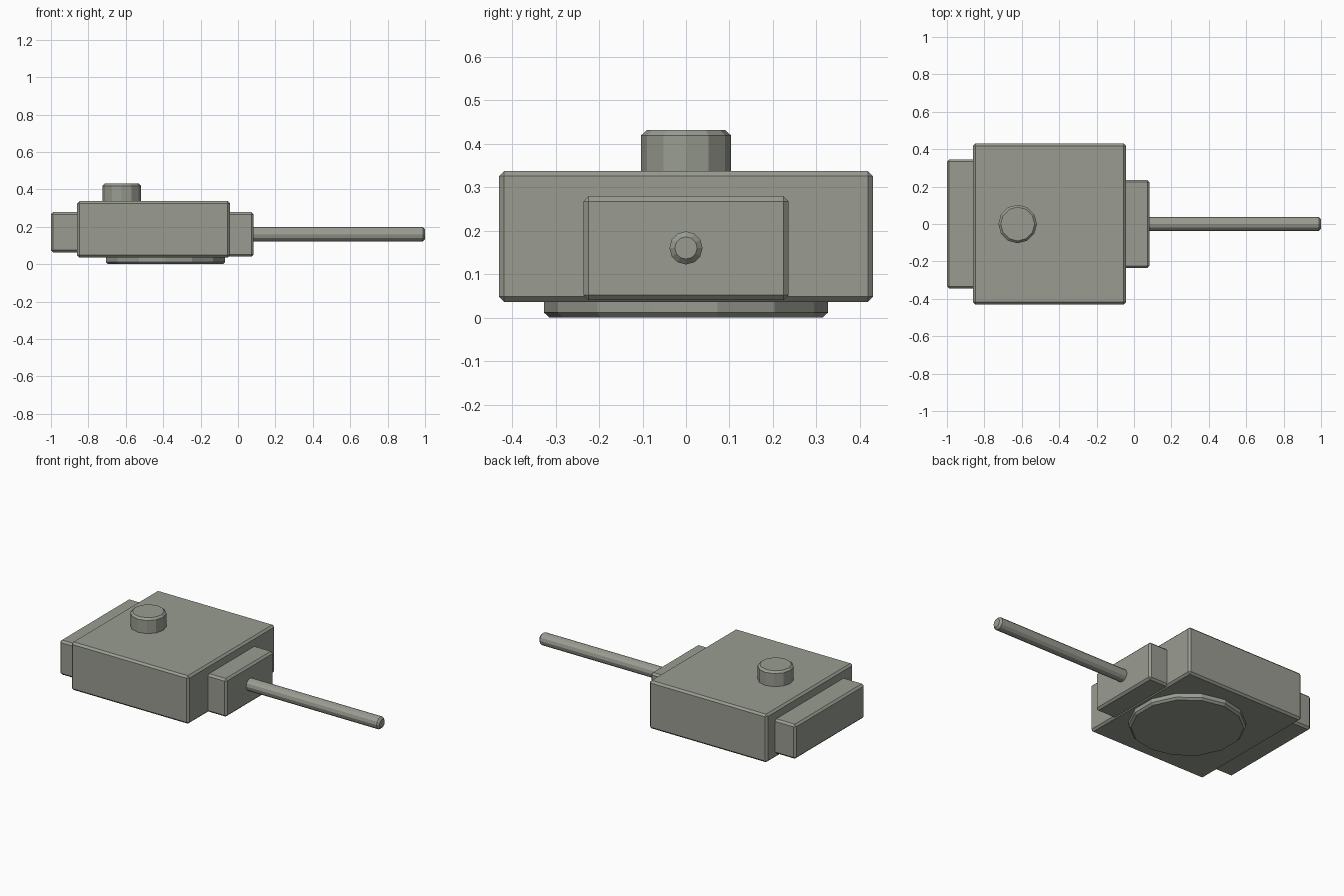
import bpy
from math import pi

if "Cube" in bpy.data.objects:
    bpy.data.objects.remove(bpy.data.objects["Cube"])

# Dull olive-grey paint
paint = bpy.data.materials.new("olive_grey")
paint.diffuse_color = (0.32, 0.335, 0.285, 1)
paint.use_nodes = True
paint.node_tree.nodes["Principled BSDF"].inputs["Base Color"].default_value = paint.diffuse_color


def finish(obj, name, bevel=0.012):
    obj.name = name
    obj.data.materials.append(paint)
    mod = obj.modifiers.new("edge_chamfer", "BEVEL")
    mod.width = bevel
    mod.segments = 1
    mod.limit_method = "ANGLE"
    mod.angle_limit = 0.8
    return obj


def box(name, x0, x1, half_y, z0, z1):
    bpy.ops.mesh.primitive_cube_add(size=1, location=((x0 + x1) / 2, 0, (z0 + z1) / 2))
    obj = bpy.context.object
    obj.scale = (x1 - x0, 2 * half_y, z1 - z0)
    bpy.ops.object.transform_apply(location=False, rotation=False, scale=True)
    return finish(obj, name)


def disc(name, sides, radius, depth, location, rotation=(0, 0, 0)):
    bpy.ops.mesh.primitive_cylinder_add(vertices=sides, radius=radius, depth=depth,
                                        location=location, rotation=rotation)
    return finish(bpy.context.object, name)


# Turret body with rear stowage box and gun mantlet
box("turret_body", -0.86, -0.043, 0.43, 0.036, 0.337)
box("rear_box", -1.0, -0.84, 0.345, 0.063, 0.279)
box("gun_mantlet", -0.06, 0.083, 0.236, 0.040, 0.279)

# Turret ring underneath and hatch cupola on the roof
disc("turret_ring", 14, 0.327, 0.06, (-0.388, 0, 0.03))
disc("cupola", 12, 0.103, 0.112, (-0.622, 0, 0.375))

# Gun barrel
disc("gun_barrel", 12, 0.038, 0.96, (0.52, 0, 0.160), (0, pi / 2, 0))
